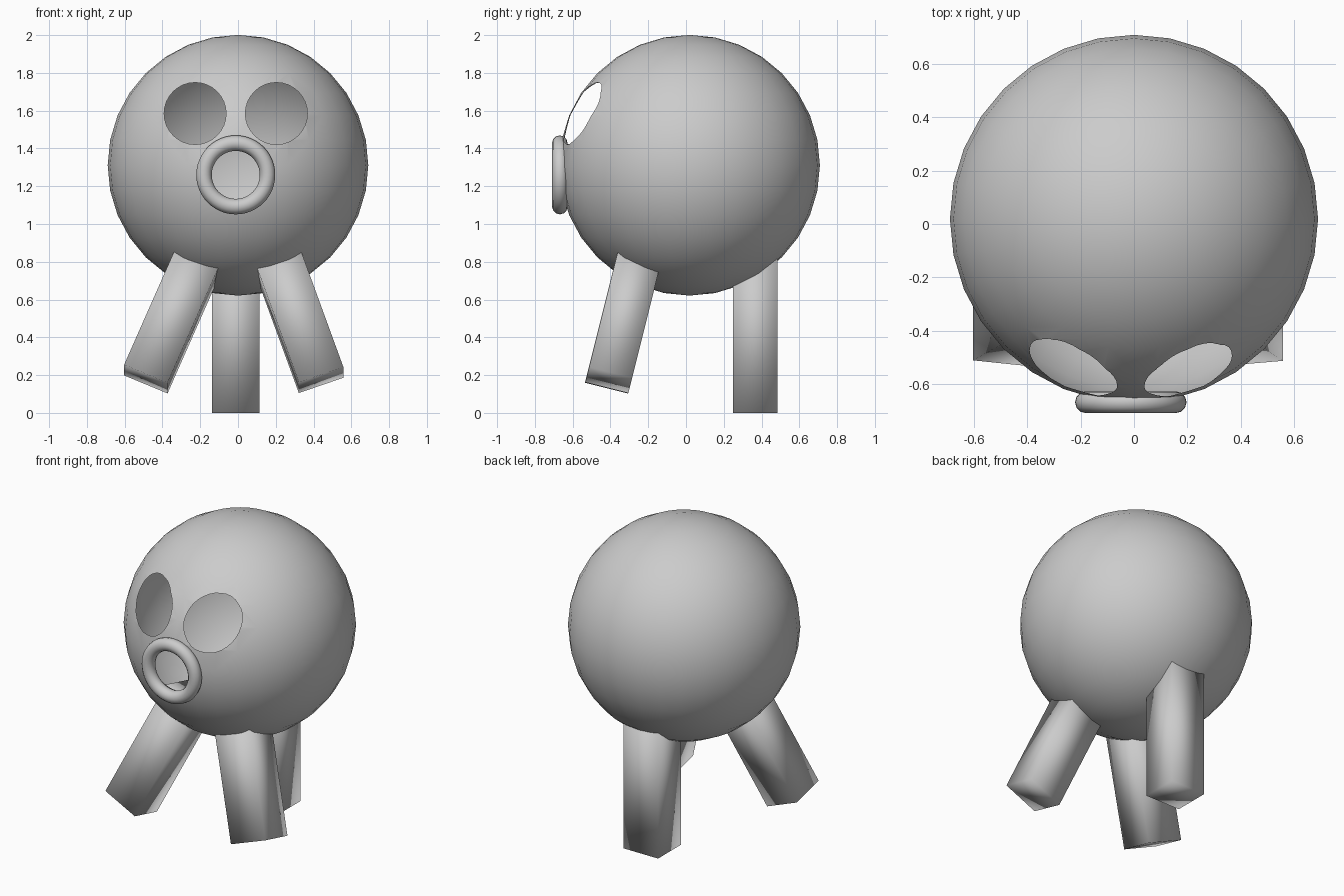
import bpy, bmesh
from math import radians, pi
from mathutils import Matrix, Vector

cube = bpy.data.objects.get("Cube")
if cube:
    bpy.data.objects.remove(cube, do_unlink=True)

grey = bpy.data.materials.new("plain grey")
grey.use_nodes = True
GREY = (0.6, 0.6, 0.6, 1)
grey.diffuse_color = GREY
grey.node_tree.nodes["Principled BSDF"].inputs["Base Color"].default_value = GREY

MID = -0.012                        # the face and legs sit slightly off centre
CENTRE = Vector((0, 0.019, 1.311))
RADIUS = 0.69


def finish(name):
    """Name the active object, colour it and shade it smooth."""
    obj = bpy.context.object
    obj.name = obj.data.name = name
    obj.data.materials.clear()
    obj.data.materials.append(grey)
    bpy.ops.object.shade_smooth()
    return obj


# Body: a round hollow shell
bpy.ops.mesh.primitive_uv_sphere_add(segments=32, ring_count=16, radius=RADIUS, location=CENTRE)
body = finish("body")

# Openings for the two eyes and the mouth, cut straight back from the front
openings = [("right_eye", MID - 0.215, 1.585, 0.164),
            ("left_eye", MID + 0.215, 1.585, 0.164),
            ("mouth", MID, 1.26, 0.135)]
for name, x, z, r in openings:
    bpy.ops.mesh.primitive_cylinder_add(vertices=32, radius=r, depth=1,
                                        location=(x, -0.5, z), rotation=(pi / 2, 0, 0))
    cutter = finish(name + "_cutter")
    cutter.hide_render = True
    mod = body.modifiers.new(name, 'BOOLEAN')
    mod.operation = 'DIFFERENCE'
    mod.solver = 'EXACT'
    mod.object = cutter
    bpy.context.view_layer.objects.active = body
    bpy.ops.object.modifier_apply(modifier=mod.name)
    bpy.data.objects.remove(cutter, do_unlink=True)

# Remove the walls left by the cuts, so only the open shell remains
bm = bmesh.new()
bm.from_mesh(body.data)
walls = [f for f in bm.faces if f.calc_center_median().length < 0.6]
bmesh.ops.delete(bm, geom=walls, context='FACES')
bm.to_mesh(body.data)
bm.free()

# Ring around the mouth
bpy.ops.mesh.primitive_torus_add(major_segments=48, minor_segments=12,
                                 major_radius=0.168, minor_radius=0.041,
                                 location=(MID, -0.668, 1.26), rotation=(pi / 2, 0, 0))
finish("mouth_ring")


# Legs: square posts that run up into the body
def leg(name, foot, tilt_x, tilt_y, length):
    bpy.ops.mesh.primitive_cube_add(size=1)
    obj = finish(name)
    obj.data.transform(Matrix.Diagonal((0.25, 0.235, length, 1)))
    turn = Matrix.Rotation(radians(tilt_x), 3, 'X') @ Matrix.Rotation(radians(tilt_y), 3, 'Y')
    obj.rotation_euler = turn.to_euler()
    obj.location = Vector(foot) + turn @ Vector((0, 0, length / 2))


leg("back_leg", (MID, 0.367, 0), 0, 0, 0.87)
leg("front_right_leg", (-0.488, -0.409, 0.179), -14, 23.2, 0.8)
leg("front_left_leg", (0.44, -0.409, 0.174), -14, -19.5, 0.8)
